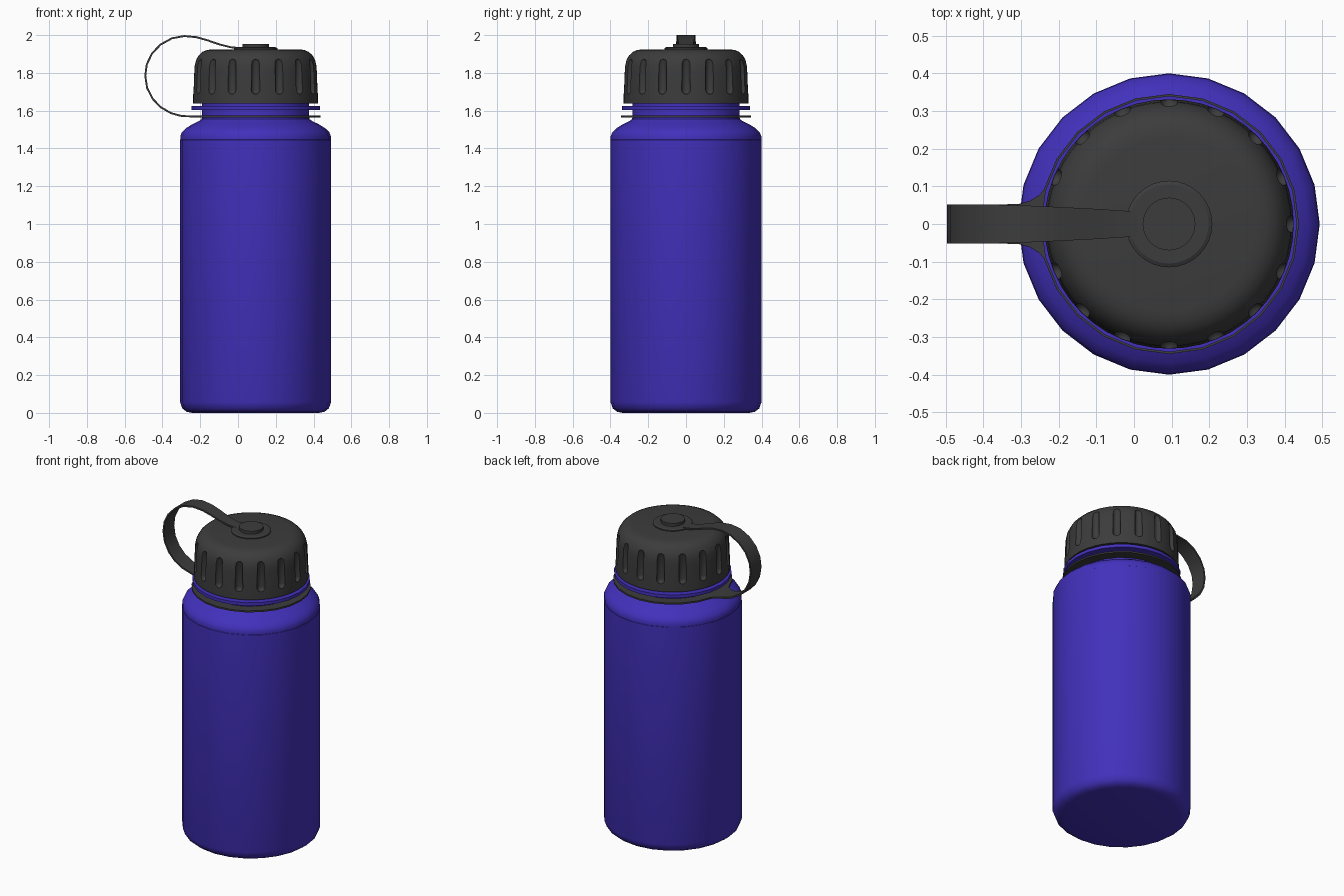
import bpy, bmesh, math
from mathutils import Vector, Matrix

if "Cube" in bpy.data.objects:
    bpy.data.objects.remove(bpy.data.objects["Cube"])

CX = 0.093  # bottle axis


def material(name, rgb):
    m = bpy.data.materials.new(name)
    m.diffuse_color = (*rgb, 1)
    m.use_nodes = True
    m.node_tree.nodes["Principled BSDF"].inputs["Base Color"].default_value = m.diffuse_color
    return m


PURPLE = material("purple plastic", (0.054, 0.030, 0.50))
BLACK = material("dark grey plastic", (0.045, 0.045, 0.045))


def finish(name, bm, mat, angle=40):
    bmesh.ops.remove_doubles(bm, verts=bm.verts, dist=1e-5)
    bmesh.ops.recalc_face_normals(bm, faces=bm.faces)
    me = bpy.data.meshes.new(name)
    bm.to_mesh(me)
    bm.free()
    ob = bpy.data.objects.new(name, me)
    bpy.context.collection.objects.link(ob)
    me.materials.append(mat)
    smooth(ob, angle)
    return ob


def smooth(ob, angle):
    bpy.ops.object.select_all(action='DESELECT')
    ob.select_set(True)
    bpy.context.view_layer.objects.active = ob
    bpy.ops.object.shade_smooth_by_angle(angle=math.radians(angle))


def lathe(name, profile, mat, n=24, closed=False, angle=40):
    """Spin an (r, z) profile about the bottle axis."""
    bm = bmesh.new()
    rings = [[bm.verts.new((CX + r * math.cos(2 * math.pi * i / n),
                            r * math.sin(2 * math.pi * i / n), z))
              for i in range(n)] if r > 0 else [bm.verts.new((CX, 0, z))]
             for r, z in profile]
    pairs = list(zip(rings, rings[1:]))
    if closed:
        pairs.append((rings[-1], rings[0]))
    for a, b in pairs:
        for i in range(n):
            j = (i + 1) % n
            quad = [a[i % len(a)], a[j % len(a)], b[j % len(b)], b[i % len(b)]]
            bm.faces.new(list(dict.fromkeys(quad)))
    return finish(name, bm, mat, angle)


# bottle with rounded base, shoulder, neck and flange
lathe("bottle_body", [
    (0, 0), (0.335, 0), (0.365, 0.006), (0.388, 0.024), (0.40, 0.058),
    (0.40, 1.446), (0.3985, 1.447), (0.3985, 1.465), (0.391, 1.485), (0.37, 1.506),
    (0.335, 1.528), (0.30, 1.545), (0.286, 1.555), (0.283, 1.57),
    (0.283, 1.604), (0.34, 1.604), (0.34, 1.624), (0.283, 1.624),
    (0.283, 1.66), (0, 1.66)], PURPLE)

# screw cap
cap = lathe("screw_cap", [
    (0, 1.638), (0.331, 1.638), (0.331, 1.67), (0.326, 1.80), (0.324, 1.835), (0.317, 1.865),
    (0.302, 1.892), (0.282, 1.911), (0.258, 1.921), (0.23, 1.925), (0, 1.925)],
    BLACK, n=48)

# grip flutes cut around the cap
bm = bmesh.new()
for k in range(16):
    a = 2 * math.pi * k / 16
    new = bmesh.ops.create_uvsphere(bm, u_segments=16, v_segments=10, radius=0.023)["verts"]
    for v in new:
        v.co.z += 0.073 if v.co.z > 0.001 else -0.073
    bmesh.ops.transform(bm, verts=new, matrix=Matrix.Translation(
        (CX + 0.328 * math.cos(a), 0.328 * math.sin(a), 1.783)))
cutter = finish("flute_cutter", bm, BLACK)
cutter.hide_render = True
mod = cap.modifiers.new("flutes", 'BOOLEAN')
mod.operation, mod.solver, mod.object = 'DIFFERENCE', 'EXACT', cutter
bpy.context.view_layer.objects.active = cap
bpy.ops.object.modifier_apply(modifier=mod.name)
bpy.data.objects.remove(cutter)
smooth(cap, 35)

# strap button on top of the cap
lathe("button_base", [(0, 1.92), (0.115, 1.92), (0.115, 1.931), (0.105, 1.936), (0, 1.936)],
      BLACK, n=32, angle=20)
lathe("button_top", [(0, 1.93), (0.07, 1.93), (0.07, 1.954), (0, 1.954)], BLACK, n=32)

# retaining ring around the neck
lathe("strap_ring", [(0.284, 1.565), (0.345, 1.565), (0.345, 1.575), (0.284, 1.575)],
      BLACK, closed=True)

# strap: (x, z, half width) along the loop
path = [(0.01, 1.931, 0.033), (-0.04, 1.936, 0.036), (-0.10, 1.951, 0.040),
        (-0.16, 1.972, 0.043), (-0.22, 1.989, 0.046), (-0.285, 1.995, 0.049),
        (-0.35, 1.983, 0.051), (-0.41, 1.95, 0.052), (-0.455, 1.903, 0.052),
        (-0.483, 1.845, 0.052), (-0.491, 1.785, 0.052), (-0.481, 1.72, 0.052),
        (-0.452, 1.663, 0.052), (-0.41, 1.619, 0.052), (-0.355, 1.587, 0.052),
        (-0.305, 1.573, 0.053), (-0.275, 1.5705, 0.062), (-0.25, 1.57, 0.078),
        (-0.225, 1.57, 0.11)]
T = 0.005
bm = bmesh.new()
rows = []
for i, (x, z, w) in enumerate(path):
    p, q = path[max(i - 1, 0)], path[min(i + 1, len(path) - 1)]
    d = Vector((q[0] - p[0], q[1] - p[1])).normalized()
    nx, nz = -d.y * T, d.x * T
    rows.append([bm.verts.new((x + s * nx, y, z + s * nz))
                 for s, y in ((1, -w), (1, w), (-1, w), (-1, -w))])
for a, b in zip(rows, rows[1:]):
    for i in range(4):
        j = (i + 1) % 4
        bm.faces.new((a[i], a[j], b[j], b[i]))
bm.faces.new(rows[0])
bm.faces.new(rows[-1])
finish("strap", bm, BLACK)
